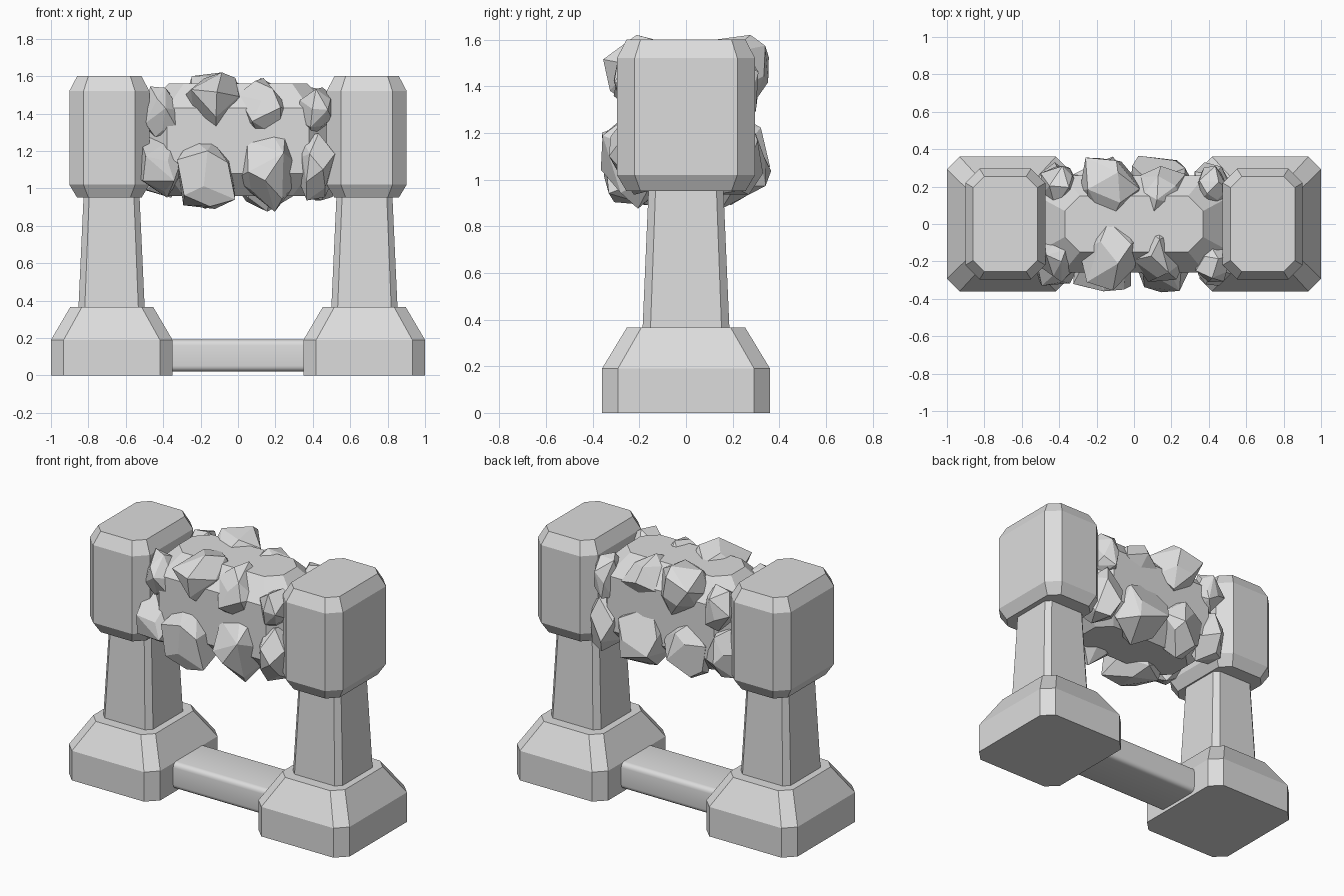
import bpy, bmesh, math, random
from mathutils import Vector, Matrix

cube = bpy.data.objects.get("Cube")
if cube:
    bpy.data.objects.remove(cube, do_unlink=True)

stone = bpy.data.materials.new("light_grey_stone")
stone.use_nodes = True
GREY = (0.72, 0.72, 0.72, 1)
stone.diffuse_color = GREY
stone.node_tree.nodes["Principled BSDF"].inputs["Base Color"].default_value = GREY


def add_object(name, bm):
    bmesh.ops.recalc_face_normals(bm, faces=bm.faces)
    mesh = bpy.data.meshes.new(name)
    bm.to_mesh(mesh)
    bm.free()
    mesh.materials.append(stone)
    obj = bpy.data.objects.new(name, mesh)
    bpy.context.scene.collection.objects.link(obj)
    return obj


def octagon_loft(name, cx, rings):
    """Stack chamfered rectangles: (z, half x, half y, chamfer)."""
    bm = bmesh.new()
    loops = []
    for z, hx, hy, c in rings:
        pts = [(hx, c - hy), (hx, hy - c), (hx - c, hy), (c - hx, hy),
               (-hx, hy - c), (-hx, c - hy), (c - hx, -hy), (hx - c, -hy)]
        loops.append([bm.verts.new((cx + x, y, z)) for x, y in pts])
    for low, high in zip(loops, loops[1:]):
        for i in range(8):
            j = (i + 1) % 8
            bm.faces.new((low[i], low[j], high[j], high[i]))
    bm.faces.new(loops[0][::-1])
    bm.faces.new(loops[-1])
    return add_object(name, bm)


# Two mirrored pillars: foot, tapered shaft and block head
for side, s in (("left", 1), ("right", -1)):
    octagon_loft(side + "_foot", s * 0.675, [
        (0, 0.325, 0.36, 0.068), (0.19, 0.325, 0.36, 0.068),
        (0.365, 0.222, 0.254, 0.062)])
    octagon_loft(side + "_shaft", s * 0.676, [
        (0.34, 0.178, 0.187, 0.034), (0.97, 0.149, 0.16, 0.03)])
    octagon_loft(side + "_head", s * 0.688, [
        (0.95, 0.172, 0.255, 0.06), (1.02, 0.214, 0.296, 0.076),
        (1.52, 0.214, 0.296, 0.076), (1.6, 0.172, 0.255, 0.06)])

# Low connecting bar with rounded edges
bm = bmesh.new()
bmesh.ops.create_cube(bm, size=1, matrix=Matrix.Translation((0, 0, 0.106))
                      @ Matrix.Diagonal((0.8, 0.32, 0.17, 1)))
long_edges = [e for e in bm.edges
              if abs(e.verts[0].co.x - e.verts[1].co.x) > 0.5]
bmesh.ops.bevel(bm, geom=long_edges, offset=0.03, segments=4, profile=0.5,
                affect='EDGES')
bar = add_object("connecting_bar", bm)
bpy.context.view_layer.objects.active = bar
bar.select_set(True)
bpy.ops.object.shade_smooth_by_angle(angle=math.radians(35))
bar.select_set(False)

# Chamfered boulder core between the heads
octagon_loft("boulder_core", 0, [
    (0.96, 0.37, 0.15, 0.08), (1.08, 0.5, 0.26, 0.12),
    (1.43, 0.5, 0.26, 0.12), (1.56, 0.37, 0.15, 0.08)])


def rock(name, centre, half, seed):
    """Faceted convex stone fitted to a box."""
    rng = random.Random(seed)
    spin = Matrix.Rotation(rng.uniform(0, 6), 3, 'X') @ Matrix.Rotation(rng.uniform(0, 6), 3, 'Z')
    count = 18
    pts = []
    for i in range(count):
        z = 1 - (2 * i + 1) / count
        r, a = math.sqrt(1 - z * z), i * 2.4
        jitter = Vector([rng.uniform(-0.2, 0.2) for _ in range(3)])
        pts.append(spin @ (Vector((r * math.cos(a), r * math.sin(a), z)) + jitter))
    lo = [min(p[k] for p in pts) for k in range(3)]
    hi = [max(p[k] for p in pts) for k in range(3)]
    bm = bmesh.new()
    for p in pts:
        bm.verts.new([centre[k] + half[k] * (2 * (p[k] - lo[k]) / (hi[k] - lo[k]) - 1)
                      for k in range(3)])
    hull = bmesh.ops.convex_hull(bm, input=bm.verts)
    bmesh.ops.delete(bm, geom=[v for v in bm.verts if not v.link_faces], context='VERTS')
    bmesh.ops.dissolve_limit(bm, angle_limit=math.radians(14),
                             verts=bm.verts, edges=bm.edges)
    add_object(name, bm)


# Stones: x, z, depth of centre, then half sizes in x, y, z
STONES = [
    (-0.40, 1.41, 0.20, 0.10, 0.11, 0.135),
    (-0.13, 1.46, 0.17, 0.16, 0.185, 0.16),
    (0.135, 1.43, 0.15, 0.14, 0.16, 0.16),
    (0.415, 1.405, 0.20, 0.09, 0.11, 0.135),
    (-0.42, 1.115, 0.20, 0.12, 0.13, 0.165),
    (-0.17, 1.08, 0.20, 0.155, 0.16, 0.19),
    (0.15, 1.085, 0.20, 0.17, 0.165, 0.21),
    (0.425, 1.115, 0.20, 0.11, 0.13, 0.18),
]
for row, sign in (("front", -1), ("back", 1)):
    for n, (x, z, d, hx, hy, hz) in enumerate(STONES):
        rock(f"{row}_stone_{n + 1}", (x, sign * d, z), (hx, hy, hz),
             seed=n + 40 * (sign + 1))
